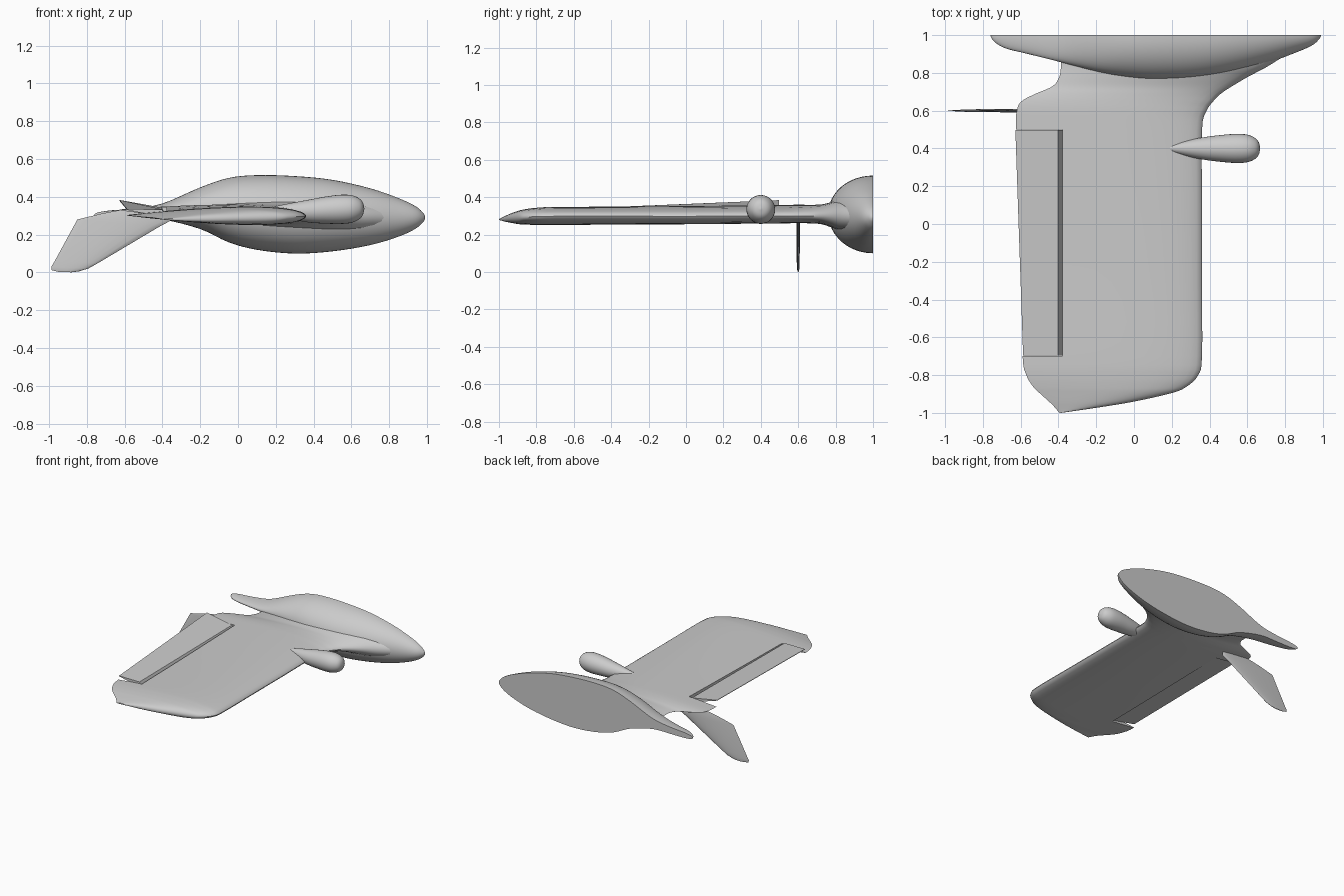
import bpy, bmesh, math
from mathutils import Vector

cube = bpy.data.objects.get("Cube")
if cube:
    bpy.data.objects.remove(cube, do_unlink=True)

grey = bpy.data.materials.new("matte_grey")
grey.use_nodes = True
GREY = (0.6, 0.6, 0.6, 1)
grey.diffuse_color = GREY
grey.node_tree.nodes["Principled BSDF"].inputs["Base Color"].default_value = GREY


def smooth_rows(rows, steps):
    """Catmull-Rom interpolation through station rows."""
    out = []
    for i in range(len(rows) - 1):
        a, b, c, d = (Vector(rows[max(0, min(len(rows) - 1, k))]) for k in range(i - 1, i + 3))
        for s in range(steps):
            t = s / steps
            out.append(b + (c - a) * t / 2 + (2 * a - 5 * b + 4 * c - d) * t * t / 2
                       + (3 * b - a - 3 * c + d) * t ** 3 / 2)
    return out + [Vector(rows[-1])]


def loft(name, rings, angle=40):
    """Skin a list of equal-length closed rings and cap both ends."""
    bm = bmesh.new()
    loops = [[bm.verts.new(p) for p in ring] for ring in rings]
    n = len(loops[0])
    for a, b in zip(loops, loops[1:]):
        for i in range(n):
            j = (i + 1) % n
            bm.faces.new((a[i], a[j], b[j], b[i]))
    bm.faces.new(loops[0])
    bm.faces.new(loops[-1])
    bmesh.ops.remove_doubles(bm, verts=bm.verts, dist=0.00005)
    bmesh.ops.recalc_face_normals(bm, faces=bm.faces)
    mesh = bpy.data.meshes.new(name)
    bm.to_mesh(mesh)
    bm.free()
    mesh.materials.append(grey)
    obj = bpy.data.objects.new(name, mesh)
    bpy.context.collection.objects.link(obj)
    shade(obj, angle)
    return obj


def shade(obj, angle):
    bpy.ops.object.select_all(action='DESELECT')
    obj.select_set(True)
    bpy.context.view_layer.objects.active = obj
    bpy.ops.object.shade_smooth_by_angle(angle=math.radians(angle))


def foil(t):
    """Unit half thickness of a rounded-nose aerofoil."""
    return 2.969 * math.sqrt(t) - 1.26 * t - 3.516 * t * t + 2.843 * t ** 3 - 1.015 * t ** 4


def foil_ring(lead, trail, half, normal, n=18):
    """Closed aerofoil loop between two points, thickened along normal."""
    ts = [(1 - math.cos(math.pi * i / n)) / 2 for i in range(n + 1)]
    top = [lead.lerp(trail, t) + normal * half * foil(t) for t in ts]
    low = [lead.lerp(trail, t) - normal * half * foil(t) for t in ts[1:-1]]
    return top + low[::-1]


# Half fuselage, flat on its centre plane: x, half width, top z, bottom z
body = [(-0.76, 0.004, 0.308, 0.298), (-0.74, 0.035, 0.318, 0.289), (-0.68, 0.07, 0.328, 0.284),
        (-0.56, 0.1, 0.338, 0.283), (-0.4, 0.14, 0.365, 0.28), (-0.2, 0.192, 0.45, 0.23),
        (-0.05, 0.222, 0.5, 0.16), (0.1, 0.238, 0.515, 0.12), (0.3, 0.235, 0.51, 0.1),
        (0.5, 0.205, 0.49, 0.112), (0.7, 0.15, 0.445, 0.145), (0.85, 0.095, 0.393, 0.19),
        (0.94, 0.056, 0.35, 0.232), (0.98, 0.022, 0.315, 0.267), (0.99, 0.003, 0.294, 0.288)]
rings = []
for x, w, top, low in smooth_rows(body, 4):
    arc = [math.pi * (i / 24 - 0.5) for i in range(25)]
    rings.append([Vector((x, 1 - w * math.cos(a), (top + low) / 2 + (top - low) / 2 * math.sin(a)))
                  for a in arc])
loft("fuselage_half", rings)

# Wing: y, leading x, trailing x, leading z, trailing z, half thickness
stations = [(-1, -0.385, -0.395, 0.281, 0.28, 0.002), (-0.97, -0.18, -0.42, 0.283, 0.285, 0.014),
            (-0.94, 0, -0.45, 0.287, 0.289, 0.024), (-0.895, 0.2, -0.5, 0.291, 0.293, 0.036),
            (-0.86, 0.28, -0.535, 0.294, 0.296, 0.041), (-0.8, 0.34, -0.57, 0.296, 0.3, 0.046),
            (-0.7, 0.36, -0.59, 0.298, 0.303, 0.048), (-0.3, 0.36, -0.6, 0.298, 0.31, 0.048),
            (0.1, 0.36, -0.61, 0.298, 0.32, 0.048), (0.5, 0.36, -0.625, 0.3, 0.33, 0.048),
            (0.6, 0.385, -0.62, 0.3, 0.333, 0.048), (0.65, 0.42, -0.595, 0.3, 0.332, 0.048),
            (0.69, 0.46, -0.52, 0.3, 0.33, 0.049), (0.73, 0.52, -0.43, 0.3, 0.327, 0.053),
            (0.78, 0.605, -0.395, 0.298, 0.324, 0.068), (0.83, 0.7, -0.387, 0.295, 0.32, 0.085),
            (0.88, 0.78, -0.385, 0.292, 0.32, 0.09)]
up = Vector((0, 0, 1))
wing = loft("wing", [foil_ring(Vector((le, y, zl)), Vector((te, y, zt)), h, up)
                     for y, le, te, zl, zt, h in smooth_rows(stations, 4)])

# Elevon bay cut out of the trailing edge
Y_OUT, Y_IN, HINGE = -0.7, 0.5, -0.378
bay = loft("elevon_bay_cutter", [[Vector((x, y, z)) for x, z in
                                  ((-0.9, 0.1), (HINGE, 0.1), (HINGE, 0.6), (-0.9, 0.6))]
                                 for y in (Y_OUT, Y_IN)])
bay.hide_render = True
cut = wing.modifiers.new("elevon_bay", 'BOOLEAN')
cut.operation = 'DIFFERENCE'
cut.solver = 'EXACT'
cut.object = bay
bpy.context.view_layer.objects.active = wing
bpy.ops.object.modifier_apply(modifier=cut.name)
bpy.data.objects.remove(bay, do_unlink=True)
shade(wing, 40)

# Raised elevon with a sloping hinge face
elevon = [(Y_OUT + 0.003, -0.587, 0.335, 0.334, 0.287), (Y_IN - 0.003, -0.628, 0.384, 0.343, 0.3)]
loft("elevon", [[Vector((HINGE, y, low)), Vector((-0.402, y, top)), Vector((te, y, zt)),
                 Vector((te, y, zt - 0.004))] for y, te, zt, top, low in elevon], 20)

# Teardrop pod on the leading edge: x, radius, axis z
pod = [(0.14, 0.002, 0.335), (0.22, 0.025, 0.33), (0.3, 0.046, 0.325), (0.38, 0.061, 0.325),
       (0.46, 0.071, 0.33), (0.54, 0.077, 0.334), (0.6, 0.073, 0.336), (0.64, 0.056, 0.337),
       (0.66, 0.034, 0.337), (0.668, 0.003, 0.337)]
loft("leading_edge_pod", [[Vector((x, 0.4 + r * math.cos(a), z + r * math.sin(a)))
                           for a in (math.tau * i / 28 for i in range(28))]
                          for x, r, z in smooth_rows(pod, 4)])

# Swept fin hanging below the trailing edge: leading x, z, trailing x, z, half thickness
fin = [(-0.36, 0.3, -0.6, 0.335, 0.009), (-0.36, 0.272, -0.72, 0.312, 0.009),
       (-0.42, 0.24, -0.85, 0.28, 0.009), (-0.74, 0.05, -0.97, 0.06, 0.008),
       (-0.79, 0.022, -0.988, 0.03, 0.007), (-0.84, 0.006, -0.985, 0.012, 0.005),
       (-0.88, 0.001, -0.95, 0.003, 0.003)]
loft("ventral_fin", [foil_ring(Vector((lx, 0.6, lz)), Vector((tx, 0.6, tz)), h, Vector((0, 1, 0)), 10)
                     for lx, lz, tx, tz, h in fin])
